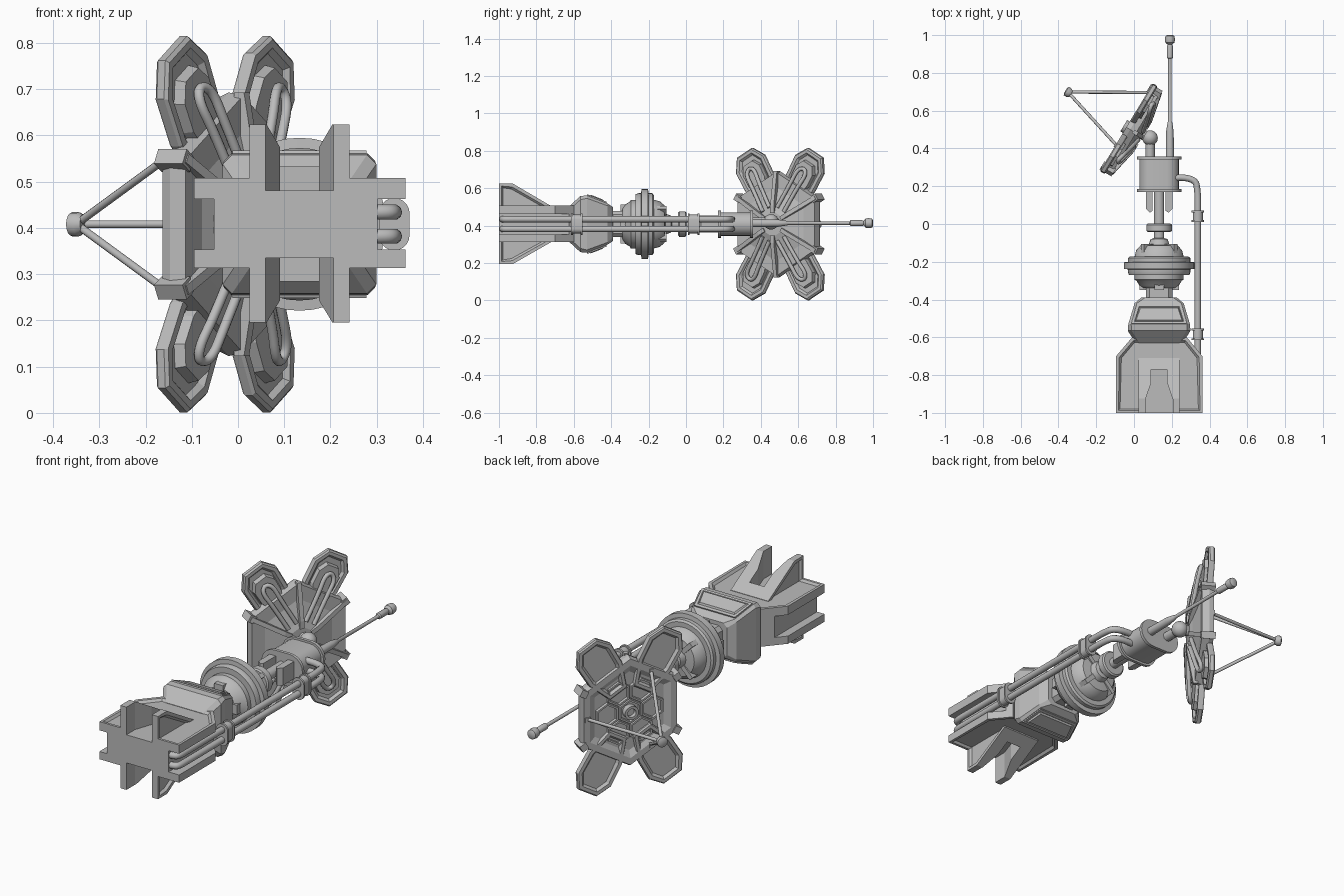
import bpy, bmesh, math
from mathutils import Matrix, Vector

if "Cube" in bpy.data.objects:
    bpy.data.objects.remove(bpy.data.objects["Cube"])

CX, CZ = 0.133, 0.408
metal = bpy.data.materials.new("plain grey")
metal.use_nodes = True
metal.diffuse_color = (0.5, 0.5, 0.5, 1)
metal.node_tree.nodes["Principled BSDF"].inputs["Base Color"].default_value = (0.5, 0.5, 0.5, 1)

# Local frames: body axis (x, z centred), plan (x, y -> z up), side (y, z -> x), dish plane
AXIS = Matrix.Translation((CX, 0, CZ))
PLAN = Matrix.Translation((0, 0, CZ))
SIDE = Matrix(((0, 0, 1, 0), (1, 0, 0, 0), (0, 1, 0, CZ), (0, 0, 0, 1)))
ALONG = AXIS @ Matrix(((1, 0, 0, 0), (0, 0, 1, 0), (0, 1, 0, 0), (0, 0, 0, 1)))
DISH = Matrix(((0.516, 0, 0.857, -0.02), (0.857, 0, -0.516, 0.5), (0, 1, 0, CZ), (0, 0, 0, 1)))


def finish(name, bm, matrix=Matrix(), smooth=False):
    bm.transform(matrix)
    bmesh.ops.recalc_face_normals(bm, faces=bm.faces)
    mesh = bpy.data.meshes.new(name)
    bm.to_mesh(mesh)
    bm.free()
    mesh.materials.append(metal)
    ob = bpy.data.objects.new(name, mesh)
    bpy.context.collection.objects.link(ob)
    if smooth:
        bpy.ops.object.select_all(action='DESELECT')
        ob.select_set(True)
        bpy.context.view_layer.objects.active = ob
        bpy.ops.object.shade_smooth_by_angle(angle=math.radians(35))
    return ob


def loft(name, sections, matrix=Matrix(), smooth=False, grooved=False):
    """Join equal outlines [(points, height), ...]; grooved sinks a panel into both end faces."""
    bm = bmesh.new()
    rings = [[bm.verts.new((x, y, h)) for x, y in pts] for pts, h in sections]
    for a, b in zip(rings, rings[1:]):
        for i in range(len(a)):
            j = (i + 1) % len(a)
            bm.faces.new((a[i], a[j], b[j], b[i]))
    ends = [bm.faces.new(rings[0]), bm.faces.new(rings[-1])]
    bmesh.ops.recalc_face_normals(bm, faces=bm.faces)
    if grooved:
        bmesh.ops.inset_individual(bm, faces=ends, thickness=0.018)
        bmesh.ops.inset_individual(bm, faces=ends, thickness=0.012, depth=-0.012)
    return finish(name, bm, matrix, smooth)


def prism(name, pts, h0, h1, matrix=Matrix(), **kw):
    return loft(name, [(pts, h0), (pts, h1)], matrix, **kw)


def box(name, lo, hi, matrix=Matrix()):
    pts = [(lo[0], lo[1]), (hi[0], lo[1]), (hi[0], hi[1]), (lo[0], hi[1])]
    return prism(name, pts, lo[2], hi[2], matrix)


def ngon(n, r, turn=0.0):
    return [(r * math.cos(turn + math.tau * i / n), r * math.sin(turn + math.tau * i / n)) for i in range(n)]


def lathe(name, profile, matrix=ALONG, sides=40):
    return loft(name, [(ngon(sides, r), h) for r, h in profile], matrix, smooth=True)


def ball(name, at, radius):
    bm = bmesh.new()
    bmesh.ops.create_uvsphere(bm, u_segments=24, v_segments=14, radius=radius)
    return finish(name, bm, Matrix.Translation(at), smooth=True)


def tube(name, pts, radius, matrix=Matrix(), curved=False):
    curve = bpy.data.curves.new(name, 'CURVE')
    curve.dimensions = '3D'
    curve.bevel_depth, curve.bevel_resolution, curve.use_fill_caps = radius, 3, True
    spline = curve.splines.new('NURBS' if curved else 'POLY')
    spline.points.add(len(pts) - 1)
    for p, co in zip(spline.points, pts):
        p.co = (*(matrix @ Vector(co)), 1)
    if curved:
        spline.use_endpoint_u, spline.order_u, spline.resolution_u = True, 3, 6
    curve.materials.append(metal)
    bpy.context.collection.objects.link(bpy.data.objects.new(name, curve))


def cut(target, cutter):
    mod = target.modifiers.new("slot", 'BOOLEAN')
    mod.operation, mod.solver, mod.object = 'DIFFERENCE', 'EXACT', cutter
    cutter.hide_render = True
    cutter.hide_set(True)
    cutter.display_type = 'WIRE'


# Base: a wide block with side channels, crossed by a tall slotted fin
outline = [(-0.095, -1), (0.362, -1), (0.362, -0.7), (0.28, -0.6), (-0.01, -0.6), (-0.095, -0.7)]
base = prism("base_block", outline, -0.095, 0.1, PLAN, grooved=True)
cut(base, box("left_channel_cutter", (0.302, -1.1, -0.055), (0.5, -0.5, 0.055), PLAN))
cut(base, box("right_channel_cutter", (-0.2, -1.1, -0.055), (-0.052, -0.5, 0.055), PLAN))
fin_side = [(-1, -0.213), (-0.925, -0.213), (-0.71, -0.09), (-0.71, 0.09), (-0.925, 0.216), (-1, 0.216)]
fin = prism("base_fin", fin_side, 0.025, 0.241, SIDE, grooved=True)
slot = [(0.06, -1.01), (0.206, -1.01), (0.206, -0.93), (0.175, -0.84), (0.175, -0.77), (0.091, -0.77),
        (0.091, -0.84), (0.06, -0.93)]
for label, h0, h1 in (("upper", 0.073, 0.3), ("lower", -0.3, -0.073)):
    slot_cutter = prism(label + "_slot_cutter", slot, h0, h1, PLAN)
    cut(fin, slot_cutter)
    cut(base, slot_cutter)


# Middle block: chamfered box swelling and tapering along the axis
def chamfered(w, h, c=0.02):
    return [(w, h - c), (w - c, h), (c - w, h), (-w, h - c), (-w, c - h), (c - w, -h), (w - c, -h), (w, c - h)]


loft("middle_block", [(chamfered(0.125, 0.09), -0.63), (chamfered(0.166, 0.15), -0.565),
                      (chamfered(0.163, 0.153, 0.015), -0.53), (chamfered(0.13, 0.11, 0.012), -0.42),
                      (chamfered(0.095, 0.09), -0.39)], ALONG)
trapezoid = [(-0.145, 0), (0.145, 0), (0.117, 0.112), (-0.117, 0.112)]
for s in (1, -1):
    tilt = Matrix.Translation((0, -0.53, s * 0.152)) @ Matrix.Rotation(-s * 0.372, 4, 'X')
    prism("middle_panel", trapezoid, 0, s * 0.008, AXIS @ tilt, grooved=True)

# Neck with locking lugs
prism("neck", chamfered(0.07, 0.07), -0.42, -0.3, ALONG)
for k in range(4):
    turn = AXIS @ Matrix.Rotation(k * math.pi / 2, 4, 'Y')
    box("neck_lug", (-0.025, -0.35, 0.06), (0.025, -0.28, 0.105), turn)
    box("collar_rib", (-0.012, -0.17, 0.05), (0.012, -0.105, 0.125),
        turn @ Matrix.Rotation(math.pi / 4, 4, 'Y'))

# Swivel ring, shaft and collar
lathe("swivel_ring", [(0.085, -0.34), (0.105, -0.325), (0.12, -0.3), (0.13, -0.295), (0.13, -0.27),
                      (0.16, -0.27), (0.165, -0.255), (0.165, -0.24), (0.187, -0.238), (0.187, -0.203),
                      (0.165, -0.2), (0.165, -0.18), (0.155, -0.172), (0.13, -0.172), (0.122, -0.14),
                      (0.1, -0.115), (0.055, -0.11), (0.045, -0.08), (0.027, -0.075), (0.027, 0.2)])
lathe("shaft_collar", [(0.06, -0.042), (0.068, -0.036), (0.068, -0.004), (0.06, 0.002)])

# Fork that carries the hub
for s in (1, -1):
    prong = [(s * 0.035, 0.2), (s * 0.035, 0.07), (s * 0.05, 0.06), (s * 0.07, 0.08), (s * 0.07, 0.2)]
    prism("hub_fork", prong, -0.045, 0.045, AXIS)


# Oblong hub with flanges
def oblong(half_w, half_h, n=10):
    arc = [(half_h * math.sin(math.pi * i / n), half_h * math.cos(math.pi * i / n)) for i in range(n + 1)]
    return [(half_w - half_h + x, y) for x, y in arc] + [(half_h - half_w - x, -y) for x, y in arc]


prism("hub", oblong(0.105, 0.063), 0.17, 0.355, ALONG, smooth=True)
for y in (0.17, 0.342):
    prism("hub_flange", oblong(0.118, 0.074), y, y + 0.016, ALONG, smooth=True)

# Whip antenna
lathe("antenna", [(0.022, 0.35), (0.02, 0.49), (0.012, 0.54), (0.009, 0.545), (0.009, 0.875), (0.016, 0.88),
                  (0.016, 0.94), (0.012, 0.95), (0.024, 0.96), (0.027, 0.975), (0.024, 0.995), (0.015, 1.0)],
      Matrix.Translation((0.057, 0, 0.005)) @ ALONG, sides=20)

# Twin hoses, turning into the base at one end and the hub at the other, and their clamps
for z in (CZ - 0.026, CZ + 0.026):
    tube("hose", [(0.29, -0.982, z), (0.325, -0.982, z), (0.338, -0.96, z), (0.338, -0.9, z), (0.338, 0.1, z),
                  (0.338, 0.16, z), (0.325, 0.25, z), (0.22, 0.245, z)], 0.017, curved=True)
for y in (-0.585, 0.04):
    place = Matrix.Translation((0.205, 0, 0)) @ ALONG
    turned = place @ Matrix.Rotation(math.pi / 2, 4, 'Z')
    prism("hose_clamp", oblong(0.05, 0.026), y - 0.025, y + 0.025, turned, smooth=True)
    for e in (-0.03, 0.022):
        prism("clamp_rim", oblong(0.057, 0.033), y + e, y + e + 0.01, turned, smooth=True)


# Dish: hexagonal tray, sloping rim and back cone
def hexagon(r):
    return ngon(6, r, turn=math.pi / 6)


prism("dish_floor", hexagon(0.27), -0.008, 0.02, DISH)
loft("dish_rim", [(hexagon(r), h) for r, h in
                  ((0.2, -0.006), (0.24, -0.024), (0.275, -0.024), (0.285, 0.0), (0.278, 0.036), (0.24, 0.036))],
     DISH)
loft("dish_back", [(hexagon(0.265), 0.02), (hexagon(0.1), 0.06), (hexagon(0.07), 0.07)], DISH)
for k in range(6):
    spoke = DISH @ Matrix.Rotation(math.pi / 6 + k * math.pi / 3, 4, 'Z')
    rib = [(0.06, 0.02), (0.285, 0.02), (0.285, 0.045), (0.1, 0.078), (0.06, 0.078)]
    prism("dish_rib", rib, -0.011, 0.011, spoke @ Matrix.Rotation(math.pi / 2, 4, 'X'))
    if k not in (1, 4):
        box("corner_cap", (0.258, -0.018, -0.03), (0.294, 0.018, 0.042), spoke)

# Honeycomb cells on the dish face
centres = [(0, 0)] + ngon(6, 0.116)
for x, y in centres:
    cell = DISH @ Matrix.Translation((x, y, 0))
    loft("honeycomb_cell", [(hexagon(0.066), -0.004), (hexagon(0.063), -0.022),
                            (hexagon(0.053), -0.022), (hexagon(0.05), -0.01)], cell)
lathe("feed_socket", [(0.035, -0.01), (0.035, -0.04), (0.022, -0.04), (0.02, -0.02)], DISH, sides=24)

# Petals with stepped backs and hairpin pipes
half = [(0.12, 0.05), (0.25, 0.097), (0.37, 0.1), (0.44, 0.053)]
petal = half + [(s, -w) for s, w in reversed(half)]


def shrink(f):
    return [(0.28 + (s - 0.28) * f, w * f) for s, w in petal]


for deg in (60, 120, 240, 300):
    arm = DISH @ Matrix.Translation((0, 0, -0.01)) @ Matrix.Rotation(math.radians(deg), 4, 'Z')
    loft("petal", [(shrink(0.96), -0.014), (petal, -0.008), (petal, 0.01), (shrink(0.95), 0.017)],
         arm, grooved=True)
    loft("petal_step", [(shrink(0.62), 0.0), (shrink(0.58), 0.03)], arm)
    tube("petal_pipe", [(0.09, -0.024, 0.075), (0.24, -0.024, 0.06), (0.32, -0.03, 0.048),
                        (0.345, 0, 0.038), (0.32, 0.03, 0.048), (0.24, 0.024, 0.06), (0.09, 0.024, 0.075)],
         0.011, arm, curved=True)

# Ball joint joining the dish to the hub
joint = Vector((0.085, 0.455, CZ + 0.012))
ball("ball_joint", joint, 0.041)
tube("joint_stem", [(0.085, 0.35, joint.z), joint], 0.025)
tube("joint_pin", [DISH @ Vector((0.01, 0.01, 0.05)), joint], 0.028)

# Feed horn on a tripod
apex = Vector((0, 0, -0.385))
for deg in (0, 120, 240):
    foot = Matrix.Rotation(math.radians(deg), 4, 'Z') @ Vector((0.22, 0, -0.015))
    tube("tripod_strut", [foot, apex], 0.0085, DISH)
    box("strut_foot", (-0.013, -0.013, -0.014), (0.013, 0.013, 0.01), DISH @ Matrix.Translation(foot))
lathe("feed_horn", [(0.014, -0.4), (0.026, -0.395), (0.026, -0.378), (0.018, -0.365)], DISH, sides=16)
